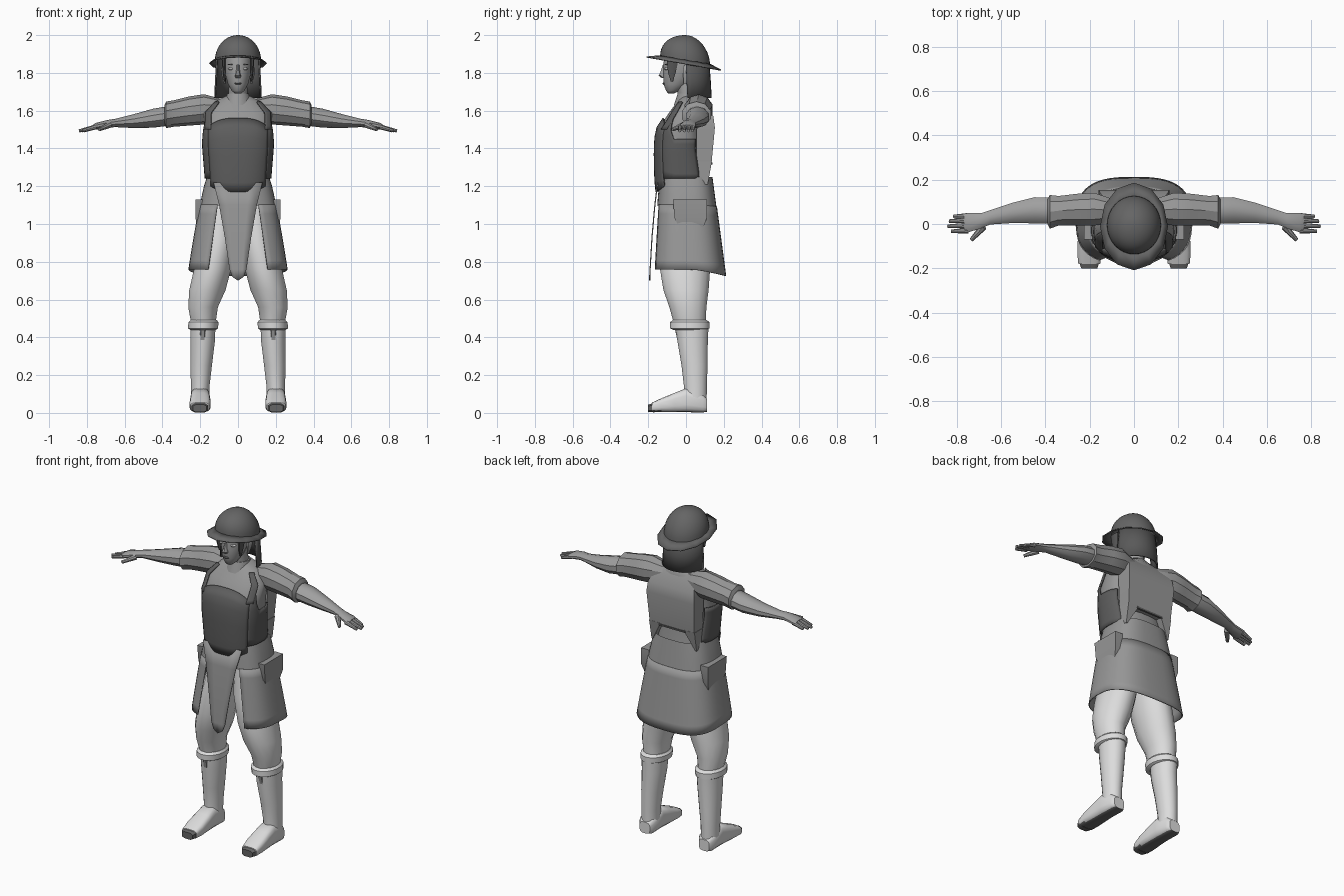
import bpy, bmesh
from math import sin, cos, pi, radians, sqrt
from mathutils import Vector

if "Cube" in bpy.data.objects:
    bpy.data.objects.remove(bpy.data.objects["Cube"])


def material(name, v):
    m = bpy.data.materials.new(name)
    m.use_nodes = True
    m.diffuse_color = (v, v, v, 1)
    m.node_tree.nodes["Principled BSDF"].inputs["Base Color"].default_value = (v, v, v, 1)
    return m


pale = material("pale cloth", .72)
tunic = material("mid grey cloth", .31)
skin = material("skin grey", .35)
steel = material("dark steel", .13)
plate = material("dark plate", .11)
hair = material("dark hair", .1)
white = material("eye white", .8)


def finish(name, verts, faces, mats, mirror=False, thick=0, rule=None, angle=40):
    mesh = bpy.data.meshes.new(name)
    mesh.from_pydata(verts, [], faces)
    bm = bmesh.new()
    bm.from_mesh(mesh)
    bmesh.ops.remove_doubles(bm, verts=bm.verts, dist=.0001)
    bmesh.ops.recalc_face_normals(bm, faces=bm.faces)
    bm.to_mesh(mesh)
    bm.free()
    for m in mats if isinstance(mats, list) else [mats]:
        mesh.materials.append(m)
    if rule:
        for p in mesh.polygons:
            p.material_index = int(rule(p.normal, p.center))
    ob = bpy.data.objects.new(name, mesh)
    bpy.context.collection.objects.link(ob)
    bpy.ops.object.select_all(action="DESELECT")
    ob.select_set(True)
    bpy.context.view_layer.objects.active = ob
    bpy.ops.object.shade_smooth_by_angle(angle=radians(angle))
    if thick:
        mod = ob.modifiers.new("thickness", "SOLIDIFY")
        mod.thickness, mod.offset = thick, 0
    if mirror:
        ob.modifiers.new("mirror", "MIRROR").use_mirror_merge = False
    return ob


def sheet(name, grid, mats, **kw):
    """Surface over a grid of points."""
    w = len(grid[0])
    faces = [(r*w+c, r*w+c+1, r*w+w+c+1, r*w+w+c)
             for r in range(len(grid)-1) for c in range(w-1)]
    return finish(name, [p for row in grid for p in row], faces, mats, **kw)


def power(v, e):
    return abs(v)**e * (1 if v > 0 else -1)


def loft(name, rows, mats, axis="z", n=16, e=1, **kw):
    """Closed tube through rows of (position, centre u, centre v, radius u, radius v)."""
    verts = []
    k = sqrt(2) if n == 4 else 1
    for t, cu, cv, ru, rv in rows:
        for i in range(n):
            a = 2*pi*(i+.5)/n
            u, v = cu+ru*k*power(cos(a), e), cv+rv*k*power(sin(a), e)
            verts.append({"z": (u, v, t), "x": (t, u, v), "y": (u, t, v)}[axis])
    faces = [(r*n+i, r*n+(i+1) % n, r*n+n+(i+1) % n, r*n+n+i)
             for r in range(len(rows)-1) for i in range(n)]
    faces += [tuple(range(n)), tuple(range(len(verts)-n, len(verts)))]
    return finish(name, verts, faces, mats, **kw)


def limb(name, a, b, r0, r1, mats, **kw):
    """Tapered round rod between two points."""
    a, b = Vector(a), Vector(b)
    q = (b-a).to_track_quat("Z", "Y")
    verts = [p + q @ Vector((r*cos(i*pi/4), r*sin(i*pi/4), 0))
             for p, r in ((a, r0), (b, r1)) for i in range(8)]
    faces = [(i, (i+1) % 8, 8+(i+1) % 8, 8+i) for i in range(8)]
    faces += [tuple(range(8)), tuple(range(8, 16))]
    return finish(name, verts, faces, mats, **kw)


def span(a, b, n):
    return [a+(b-a)*i/n for i in range(n+1)]


# torso: height, centre y, half width, half depth
BODY = [(1.14, -.01, .16, .135), (1.24, -.02, .165, .135), (1.4, -.035, .178, .123),
        (1.5, -.03, .182, .12), (1.59, .01, .18, .1), (1.65, .03, .12, .075), (1.68, .03, .06, .05)]
loft("torso", [(z, 0, cy, rx, ry) for z, cy, rx, ry in BODY], tunic, n=24, e=.8)


def on_body(z, deg, off):
    """Point on the torso, by angle from the front."""
    for lo, hi in zip(BODY, BODY[1:]):
        if z <= hi[0]:
            break
    f = (z-lo[0])/(hi[0]-lo[0])
    cy, rx, ry = [p+(q-p)*f for p, q in zip(lo[1:], hi[1:])]
    a = radians(deg)
    return ((rx+off)*power(sin(a), .8), cy-(ry+off)*power(cos(a), .8), z)


def body_plate(name, angles, low, high, off, **kw):
    grid = [[on_body(z, a, off) for z in span(low(a), high(a), 8)] for a in angles]
    return sheet(name, grid, plate, thick=.009, **kw)


body_plate("breastplate", span(-52, 52, 16), lambda a: 1.17+.03*(a/52)**2,
           lambda a: 1.56-.05*(a/52)**2, .009)
body_plate("side_plate", span(50, 125, 10), lambda a: 1.24,
           lambda a: 1.45+.17*max(0, 1-(a-50)/30), .007, mirror=True)
body_plate("shoulder_strap", span(44, 62, 4), lambda a: 1.5, lambda a: 1.645, .009, mirror=True)
loft("collar", [(1.63, 0, .01, .075, .075), (1.69, 0, .015, .058, .06)], tunic)

# back pack with two pointed tabs
loft("back_pack", [(1.32, 0, .095, .15, .04), (1.51, 0, .105, .16, .048),
                   (1.57, 0, .1, .155, .045), (1.655, 0, .07, .12, .02)], tunic, n=4)
loft("pack_tab", [(1.21, .148, .09, .004, .025), (1.33, .115, .095, .038, .042)],
     tunic, n=4, mirror=True)
loft("pack_slot", [(1.315, 0, .133, .09, .006), (1.325, 0, .134, .09, .006)], steel, n=4)

# skirt: open panels round the back and sides, and a front flap


def skirt_point(t, deg):
    a = radians(deg)
    rx, ry, cy = .165+.095*t**.8, .14+.055*t, .015*t
    return (rx*power(sin(a), .7), cy-ry*power(cos(a), .7),
            1.25-.49*t-.035*t*max(0, -cos(a)))


sheet("waist", [[skirt_point(t, a) for a in span(0, 360, 40)] for t in span(0, .31, 3)], tunic)
sheet("skirt", [[skirt_point(t, a) for a in span(22+7*t, 338-7*t, 36)] for t in span(.3, 1, 7)],
      tunic, thick=.006)
FLAP = [(1.22, .13, -.15), (1.1, .1, -.165), (.93, .07, -.18), (.76, .045, -.19), (.72, .03, -.192)]
sheet("front_flap", [[(w*s, y, z-.02*(1-abs(s))*(z < .75)) for s in span(-1, 1, 4)]
                     for z, w, y in FLAP], tunic, thick=.006)
loft("hip_pouch", [(.95, .195, .03, .015, .05), (1.03, .2, .025, .025, .085),
                   (1.13, .2, .02, .026, .09)], tunic, n=4, mirror=True)

# legs
loft("trouser_leg", [(1.1, .08, 0, .08, .1), (.92, .1, 0, .098, .13), (.76, .135, -.005, .1, .135),
                     (.65, .162, 0, .098, .122), (.56, .185, .01, .08, .1),
                     (.47, .183, .02, .065, .085)], pale, mirror=True, angle=60)
loft("knee_cuff", [(.44, .185, .02, .07, .09), (.447, .185, .02, .08, .105),
                   (.48, .183, .02, .081, .106), (.492, .182, .02, .07, .09)],
     pale, n=20, mirror=True)
loft("boot_shaft", [(.46, .186, .033, .068, .088), (.38, .187, .035, .066, .082),
                    (.25, .195, .045, .058, .07), (.14, .2, .05, .05, .062),
                    (.05, .2, .05, .05, .06)], pale, mirror=True, angle=60)
loft("shin_guard", [(.44, .186, -.03, .026, .03), (.3, .192, 0, .025, .03),
                    (.15, .198, .015, .016, .025)], tunic, n=8, mirror=True)
loft("boot_foot", [(.112, .2, .04, .035, .034), (.09, .2, .05, .05, .048),
                   (0, .2, .067, .051, .064), (-.06, .2, .055, .054, .052),
                   (-.13, .201, .041, .056, .037), (-.18, .202, .03, .05, .025)],
     [pale, steel], axis="y", e=.6, mirror=True, rule=lambda n, c: n.z < -.8)
loft("toe_cap", [(-.168, .202, .028, .05, .026), (-.2, .202, .024, .038, .021)],
     steel, axis="y", n=8, e=.6, mirror=True)

# arms and hands
loft("sleeve", [(.08, .06, 1.61, .05, .05), (.18, .067, 1.607, .078, .08),
                (.26, .065, 1.598, .075, .077), (.34, .06, 1.585, .07, .07),
                (.38, .055, 1.578, .08, .07), (.39, .055, 1.577, .06, .05)],
     tunic, axis="x", n=10, mirror=True, angle=25)
loft("forearm", [(.37, .06, 1.572, .062, .052), (.45, .062, 1.56, .062, .05),
                 (.55, .05, 1.545, .048, .037), (.65, .03, 1.535, .034, .022),
                 (.69, .015, 1.53, .036, .021), (.75, .006, 1.518, .046, .018),
                 (.768, .006, 1.513, .042, .012)],
     skin, axis="x", n=10, mirror=True)
for i, (y, tip) in enumerate([(-.03, .825), (-.007, .842), (.016, .835), (.037, .815)]):
    limb("finger_%d" % (i+1), (.75, y, 1.515), (tip, y-.003, 1.493), .013, .008, skin, mirror=True)
limb("thumb", (.68, -.012, 1.525), (.735, -.072, 1.5), .017, .009, skin, mirror=True)

# head
loft("neck", [(1.62, 0, .02, .055, .055), (1.76, 0, 0, .048, .055)], skin)
loft("head", [(1.692, 0, -.078, .018, .018), (1.705, 0, -.07, .034, .036),
              (1.74, 0, -.05, .054, .07), (1.79, 0, -.03, .068, .092),
              (1.84, 0, -.02, .076, .102), (1.9, 0, -.015, .075, .1)], skin, angle=60)
loft("nose", [(1.772, 0, -.115, .014, .014), (1.785, 0, -.122, .018, .025),
              (1.8, 0, -.12, .011, .018), (1.845, 0, -.115, .008, .008)], skin, n=8)
loft("lips", [(1.736, 0, -.113, .014, .006), (1.743, 0, -.115, .022, .01),
              (1.75, 0, -.115, .012, .008)], steel, n=8)
loft("eye", [(1.814, .037, -.1, .01, .01), (1.821, .037, -.1, .017, .015),
             (1.828, .037, -.1, .01, .012)], white, n=8, mirror=True)
loft("eyebrow", [(1.841, .038, -.101, .021, .012), (1.847, .036, -.102, .018, .012)],
     hair, n=8, mirror=True)
loft("ear", [(1.745, .07, -.005, .006, .008), (1.79, .076, .003, .012, .02),
             (1.82, .078, .006, .012, .024), (1.84, .076, .004, .006, .014)],
     skin, n=8, mirror=True)
loft("sideburn", [(1.755, .07, -.075, .005, .006), (1.8, .073, -.075, .008, .022),
                  (1.88, .076, -.07, .012, .035)], hair, n=8, mirror=True)


def arc_row(z, rx, ry, cy):
    return [(rx*sin(radians(a)), cy-ry*cos(radians(a)), z) for a in span(88, 272, 16)]


sheet("neck_guard", [arc_row(1.668, .122, .12, .012), arc_row(1.76, .118, .12, .007),
                     arc_row(1.875, .112, .115, .003)], hair, thick=.008)

# helmet, sloping down to the back


def helmet_ring(z, rx, ry, cy, slope, n):
    ring = [(rx*sin(a), cy-ry*cos(a)) for a in span(0, 2*pi, n)]
    return [(x, y, z-slope*y) for x, y in ring]


sheet("helmet_dome", [helmet_ring(1.865+.135*sin(t), .122*cos(t), .132*cos(t), -.005, .17*cos(t), 32)
                      for t in span(0, pi/2, 10)], steel)
sheet("helmet_brim", [helmet_ring(1.868, .118, .128, -.005, .17, 12),
                      helmet_ring(1.847, .152, .197, -.012, .177, 12)], steel, thick=.006, angle=15)
